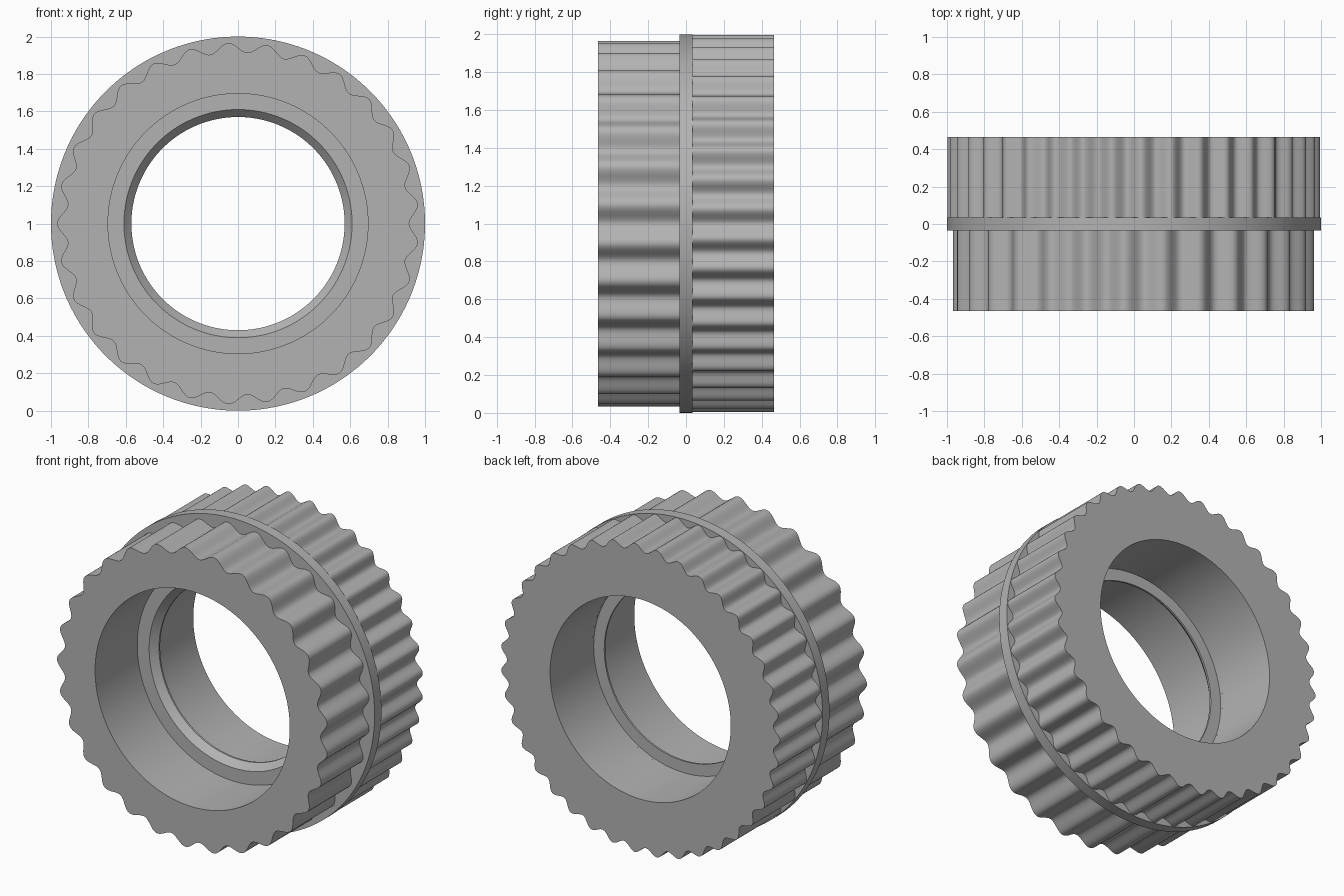
import bpy
import bmesh
import math

cube = bpy.data.objects.get("Cube")
if cube:
    bpy.data.objects.remove(cube, do_unlink=True)

# Single plain grey finish
grey = bpy.data.materials.new("grey_plastic")
grey.use_nodes = True
colour = (0.45, 0.45, 0.45, 1)
grey.diffuse_color = colour
bsdf = next(n for n in grey.node_tree.nodes if n.type == "BSDF_PRINCIPLED")
bsdf.inputs["Base Color"].default_value = colour


def ring(name, section, count):
    """Sweep a closed section of (radius function, y) around the y axis."""
    bm = bmesh.new()
    loops = []
    for radius, y in section:
        loop = []
        for i in range(count):
            a = math.tau * i / count
            r = radius(a)
            loop.append(bm.verts.new((r * math.cos(a), y, 1 + r * math.sin(a))))
        loops.append(loop)
    for k, lower in enumerate(loops):
        upper = loops[(k + 1) % len(loops)]
        for i in range(count):
            j = (i + 1) % count
            bm.faces.new((lower[i], lower[j], upper[j], upper[i]))
    bmesh.ops.recalc_face_normals(bm, faces=bm.faces)
    mesh = bpy.data.meshes.new(name)
    bm.to_mesh(mesh)
    bm.free()
    mesh.materials.append(grey)
    obj = bpy.data.objects.new(name, mesh)
    bpy.context.collection.objects.link(obj)
    bpy.ops.object.select_all(action="DESELECT")
    obj.select_set(True)
    bpy.context.view_layer.objects.active = obj
    bpy.ops.object.shade_smooth_by_angle(angle=math.radians(35))
    return obj


def circle(r):
    return lambda a: r


def wave(root, crest, teeth):
    """Rounded teeth, with a groove centred on +x."""
    mean, depth = (root + crest) / 2, (crest - root) / 2
    return lambda a: mean - depth * math.cos(teeth * a)


def toothed_ring(name, root, crest, bore, y0, y1, teeth):
    outside, inside = wave(root, crest, teeth), circle(bore)
    section = [(outside, y0), (outside, y1), (inside, y1), (inside, y0)]
    return ring(name, section, teeth * 16)


# Toothed rings on either side of the flange
toothed_ring("front_toothed_ring", 0.915, 0.967, 0.695, -0.465, -0.035, 29)
toothed_ring("back_toothed_ring", 0.952, 0.997, 0.645, 0.035, 0.465, 39)

# Central flange with the inner lip: chamfered in front, stepped at the back
profile = [(1, -0.035), (1, 0.035), (0.645, 0.035), (0.645, 0.02),
           (0.57, 0.02), (0.57, 0.008), (0.61, -0.035)]
ring("centre_flange", [(circle(r), y) for r, y in profile], 192)
